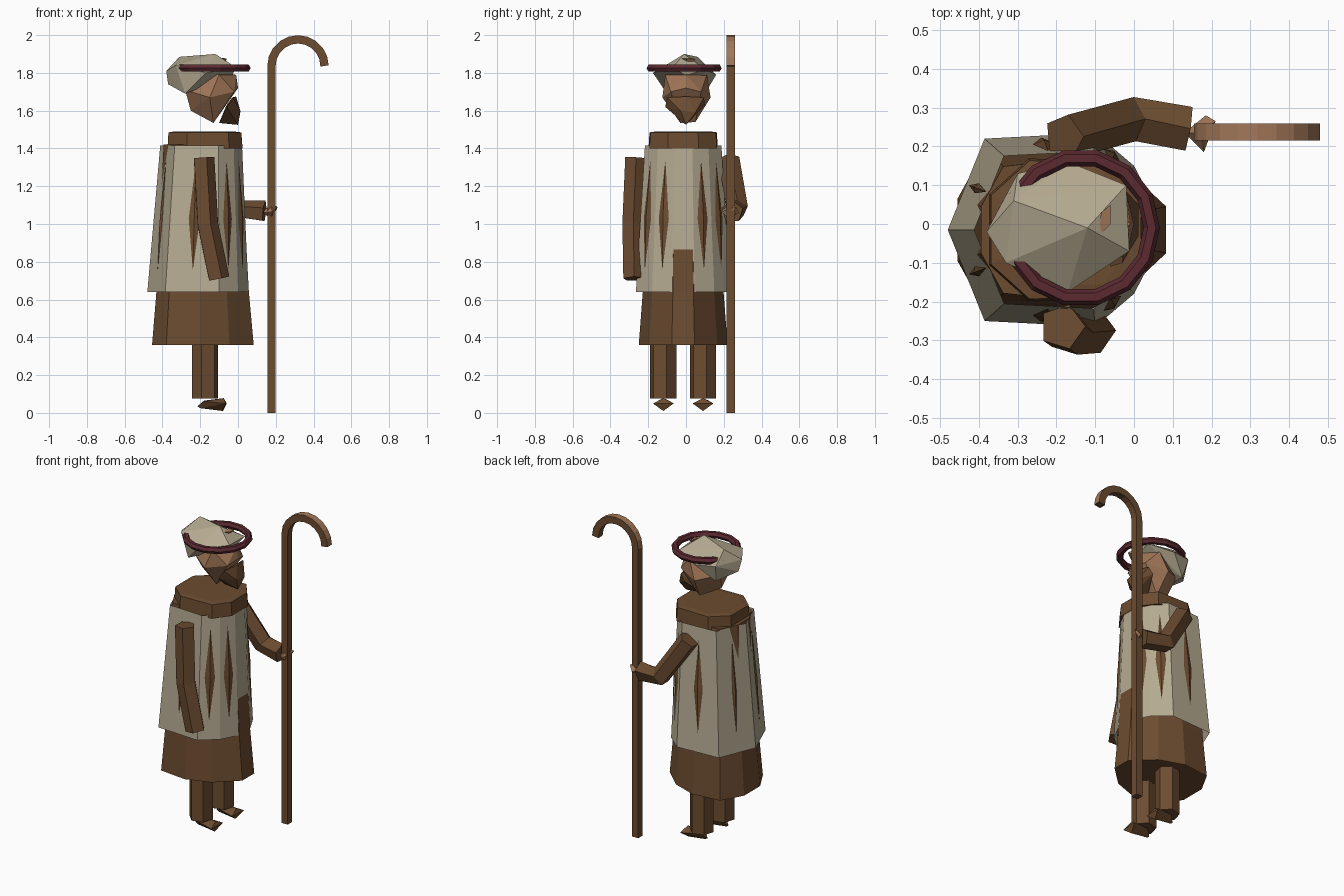
import bpy, bmesh, math
from mathutils import Vector

cube = bpy.data.objects.get("Cube")
if cube:
    bpy.data.objects.remove(cube, do_unlink=True)


def material(name, rgb):
    m = bpy.data.materials.new(name)
    m.use_nodes = True
    m.diffuse_color = (*rgb, 1)
    m.node_tree.nodes["Principled BSDF"].inputs["Base Color"].default_value = (*rgb, 1)
    return m


BROWN = material("brown cloth", (0.15, 0.072, 0.03))
TAN = material("pale wool", (0.47, 0.41, 0.29))
SKIN = material("skin", (0.36, 0.185, 0.098))
MAROON = material("maroon band", (0.105, 0.023, 0.03))


def finish(name, bm, *mats):
    bmesh.ops.recalc_face_normals(bm, faces=bm.faces)
    me = bpy.data.meshes.new(name)
    bm.to_mesh(me)
    bm.free()
    for m in mats:
        me.materials.append(m)
    ob = bpy.data.objects.new(name, me)
    bpy.context.collection.objects.link(ob)
    return ob


def loft(name, rings, mat, caps=True):
    bm = bmesh.new()
    rows = [[bm.verts.new(p) for p in r] for r in rings]
    n = len(rows[0])
    for a, b in zip(rows, rows[1:]):
        for i in range(n):
            j = (i + 1) % n
            bm.faces.new((a[i], a[j], b[j], b[i]))
    if caps:
        bm.faces.new(rows[0])
        bm.faces.new(rows[-1])
    return finish(name, bm, mat)


def hull(name, points, mat):
    bm = bmesh.new()
    for p in points:
        bm.verts.new(p)
    bmesh.ops.convex_hull(bm, input=bm.verts)
    return finish(name, bm, mat)


def tube_rings(path, r, sides, turn=0.0):
    # polygon sections square to a bent path
    pts = [Vector(p) for p in path]
    rings = []
    for i, p in enumerate(pts):
        d = (pts[min(i + 1, len(pts) - 1)] - pts[max(i - 1, 0)]).normalized()
        u = Vector((0, 1, 0))
        u = (u - d * u.dot(d)).normalized()
        v = d.cross(u)
        angles = [turn + math.tau * k / sides for k in range(sides)]
        rings.append([p + r * (math.cos(a) * u + math.sin(a) * v) for a in angles])
    return rings


CX, CY = -0.2, -0.015


def both(half):
    # mirror half an outline over the body's middle line
    return half + [(x, -y) for x, y in reversed(half) if y]


def ring(outline, z, s, dx=0.0):
    return [(CX + dx + (x - CX) * s, CY + y * s, z) for x, y in outline]


# robe and collar
robe = both([(0.083, 0.06), (-0.045, 0.18), (-0.2, 0.235), (-0.38, 0.215), (-0.455, 0.08)])
loft("robe", [ring(robe, 0.36, 1), ring(robe, 0.64, 0.91), ring(robe, 1.42, 0.76)], BROWN)
collar = both([(0.02, 0.08), (-0.05, 0.175), (-0.27, 0.18), (-0.37, 0.09)])
loft("collar", [ring(collar, 1.4, 1.02), ring(collar, 1.485, 0.99),
                ring(collar, 1.49, 0.8)], BROWN)

# sleeveless cape, open below
cape = both([(0.055, 0.06), (0.0, 0.165), (-0.1, 0.25), (-0.385, 0.235), (-0.48, 0)])
low, high = ring(cape, 0.64, 1), ring(cape, 1.415, 0.81, 0.015)
loft("cape", [low, high], TAN, caps=False)

# pointed folds of robe showing through the cape
for i in range(len(cape) - 1):
    b0, b1, t0, t1 = (Vector(p) for p in (low[i], low[i + 1], high[i], high[i + 1]))
    out = (b1 - b0).cross(t0 - b0).normalized()
    if out.dot(b0 - Vector((CX, CY, b0.z))) < 0:
        out = -out

    def on(u, t):
        return b0.lerp(b1, u).lerp(t0.lerp(t1, u), t)

    length = (b1 - b0).length
    w = min(0.033 / length, 0.3) if i not in (3, 4) else 0.06
    pts = [on(0.5, 0.15), on(0.5 - w, 0.5), on(0.5, 0.9), on(0.5 + w, 0.5)]
    ridge = on(0.5, 0.5) + out * 0.012
    hull("cape_fold", [p + out * 0.002 for p in pts] + [ridge], BROWN)

# legs and feet
for side, y in (("right", -0.12), ("left", 0.09)):
    section = [(math.cos(a) * 0.072, math.sin(a) * 0.072)
               for a in (0.25 + math.tau * k / 6 for k in range(6))]
    loft(side + "_leg", [[(-0.175 + a, y + b, z) for a, b in section]
                         for z in (0.075, 0.4)], BROWN)
    hull(side + "_foot", [(-0.215, y, 0.035), (-0.18, y + 0.03, 0.065), (-0.18, y - 0.03, 0.06),
                          (-0.075, y, 0.078), (-0.065, y - 0.055, 0.05),
                          (-0.06, y + 0.055, 0.05), (-0.08, y, 0.01), (-0.2, y, 0.025)], BROWN)

# sleeves
loft("right_sleeve", tube_rings([(-0.185, -0.265, 1.35), (-0.165, -0.28, 1.0),
                                 (-0.105, -0.275, 0.71)], 0.06, 5, 0.3), BROWN)
loft("left_sleeve", tube_rings([(-0.18, 0.225, 1.34), (-0.01, 0.27, 1.08),
                                (0.14, 0.245, 1.065)], 0.06, 5, 0.3), BROWN)

# hand
hull("left_hand", [(0.13, 0.235, 1.06), (0.21, 0.265, 1.09), (0.18, 0.185, 1.065),
                   (0.185, 0.28, 1.06), (0.175, 0.235, 1.11), (0.18, 0.23, 1.025)], SKIN)

# crook: square rod bent into a half circle
arc = [(0.3175 - 0.1405 * math.cos(a), 0.237, 1.837 + 0.1405 * math.sin(a))
       for a in (math.pi * k / 10 for k in range(11))]
crook = loft("crook", tube_rings([(0.177, 0.237, 0)] + arc, 0.031, 4, math.pi / 4), BROWN)
crook.data.materials.append(SKIN)
for f in crook.data.polygons:
    c = f.center - Vector((0.3175, 0.237, 1.837))
    if c.z > 0 and f.normal.dot(c.normalized()) > 0.7:
        f.material_index = 1

# head, beard and knitted hat
hull("head", [(-0.28, -0.05, 1.71), (-0.28, 0.05, 1.71), (-0.25, 0, 1.6), (-0.13, -0.03, 1.535),
              (-0.13, 0.05, 1.54), (-0.15, -0.125, 1.67), (-0.15, 0.13, 1.67),
              (-0.02, -0.08, 1.7), (-0.02, 0.08, 1.7), (0.0, 0, 1.72), (-0.01, 0.0, 1.79),
              (-0.1, -0.11, 1.79), (-0.1, 0.11, 1.79), (-0.25, 0, 1.8)], SKIN)
hull("beard", [(-0.1, 0, 1.535), (0.0, 0, 1.525), (0.012, -0.03, 1.6), (0.012, 0.05, 1.59),
               (-0.01, 0, 1.675), (-0.06, -0.11, 1.62), (-0.06, 0.1, 1.63),
               (-0.03, -0.1, 1.67), (-0.03, 0.095, 1.67)], BROWN)
hull("hat", [(-0.38, -0.02, 1.81), (-0.37, 0, 1.74), (-0.31, 0.06, 1.885), (-0.33, -0.1, 1.84),
             (-0.3, 0.13, 1.8), (-0.17, 0.16, 1.79), (-0.02, 0.1, 1.82), (-0.012, -0.07, 1.83),
             (-0.03, 0, 1.785), (-0.17, -0.175, 1.8), (-0.12, -0.01, 1.9),
             (-0.28, -0.1, 1.69), (-0.28, 0.1, 1.69)], TAN)
hull("hat_peg", [(-0.09, -0.03, 1.875), (-0.06, 0.05, 1.87), (-0.085, 0.03, 1.88),
                 (-0.06, 0, 1.875), (-0.08, 0.01, 1.84)], SKIN)

# faceted hat band
bpy.ops.mesh.primitive_torus_add(major_segments=14, minor_segments=6, major_radius=0.183,
                                 minor_radius=0.021, location=(-0.137, -0.01, 1.825))
band = bpy.context.object
band.name = "hat_band"
band.data.materials.append(MAROON)
for f in band.data.polygons:
    f.use_smooth = False
